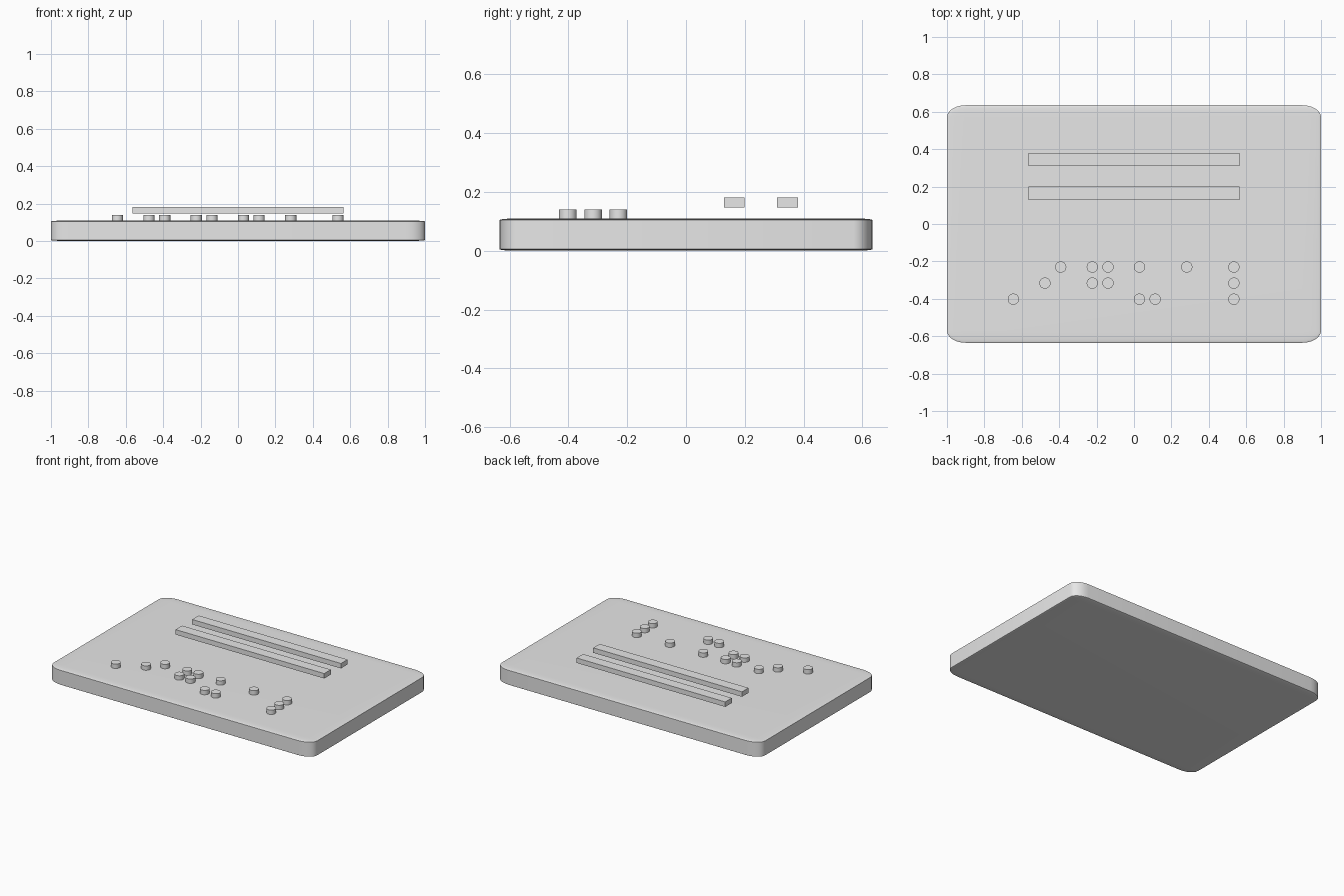
import bpy, bmesh, math
from mathutils import Matrix

if "Cube" in bpy.data.objects:
    bpy.data.objects.remove(bpy.data.objects["Cube"])

grey = bpy.data.materials.new("light grey")
grey.diffuse_color = (0.8, 0.8, 0.8, 1.0)
grey.use_nodes = True
grey.node_tree.nodes["Principled BSDF"].inputs["Base Color"].default_value = grey.diffuse_color


def finish(name, bm, smooth=False):
    mesh = bpy.data.meshes.new(name)
    bm.to_mesh(mesh)
    bm.free()
    mesh.materials.append(grey)
    obj = bpy.data.objects.new(name, mesh)
    bpy.context.collection.objects.link(obj)
    if smooth:
        bpy.ops.object.select_all(action='DESELECT')
        obj.select_set(True)
        bpy.context.view_layer.objects.active = obj
        bpy.ops.object.shade_smooth_by_angle(angle=math.radians(30))
    return obj


def box(name, centre, size, rounding=0.0):
    # rounding is applied to the cube before stretching it to size
    bm = bmesh.new()
    bmesh.ops.create_cube(bm, size=1.0)
    if rounding:
        bmesh.ops.bevel(bm, geom=bm.edges[:], offset=rounding, segments=6,
                        profile=0.5, affect='EDGES')
    bmesh.ops.transform(bm, verts=bm.verts,
                        matrix=Matrix.Translation(centre) @ Matrix.Diagonal((*size, 1)))
    return finish(name, bm, rounding > 0)


def button(name, x, y, bottom=0.10, top=0.14, radius=0.03):
    bm = bmesh.new()
    bmesh.ops.create_cone(bm, cap_ends=True, segments=32, radius1=radius,
                          radius2=radius, depth=top - bottom,
                          matrix=Matrix.Translation((x, y, (top + bottom) / 2)))
    return finish(name, bm, True)


# Rounded base slab
box("base_plate", (0, 0, 0.055), (2.0, 1.27, 0.11), rounding=0.05)

# Two long bars floating over the rear half
for label, y in (("front_bar", 0.164), ("rear_bar", 0.345)):
    box(label, (0, y, 0.165), (1.128, 0.071, 0.034))

# Three rows of round buttons
rows = {
    -0.230: (-0.392, -0.223, -0.139, 0.029, 0.282, 0.534),
    -0.316: (-0.476, -0.223, -0.139, 0.534),
    -0.402: (-0.645, 0.029, 0.113, 0.534),
}
for r, (y, xs) in enumerate(rows.items(), 1):
    for c, x in enumerate(xs, 1):
        button(f"button_row{r}_{c}", x, y)
